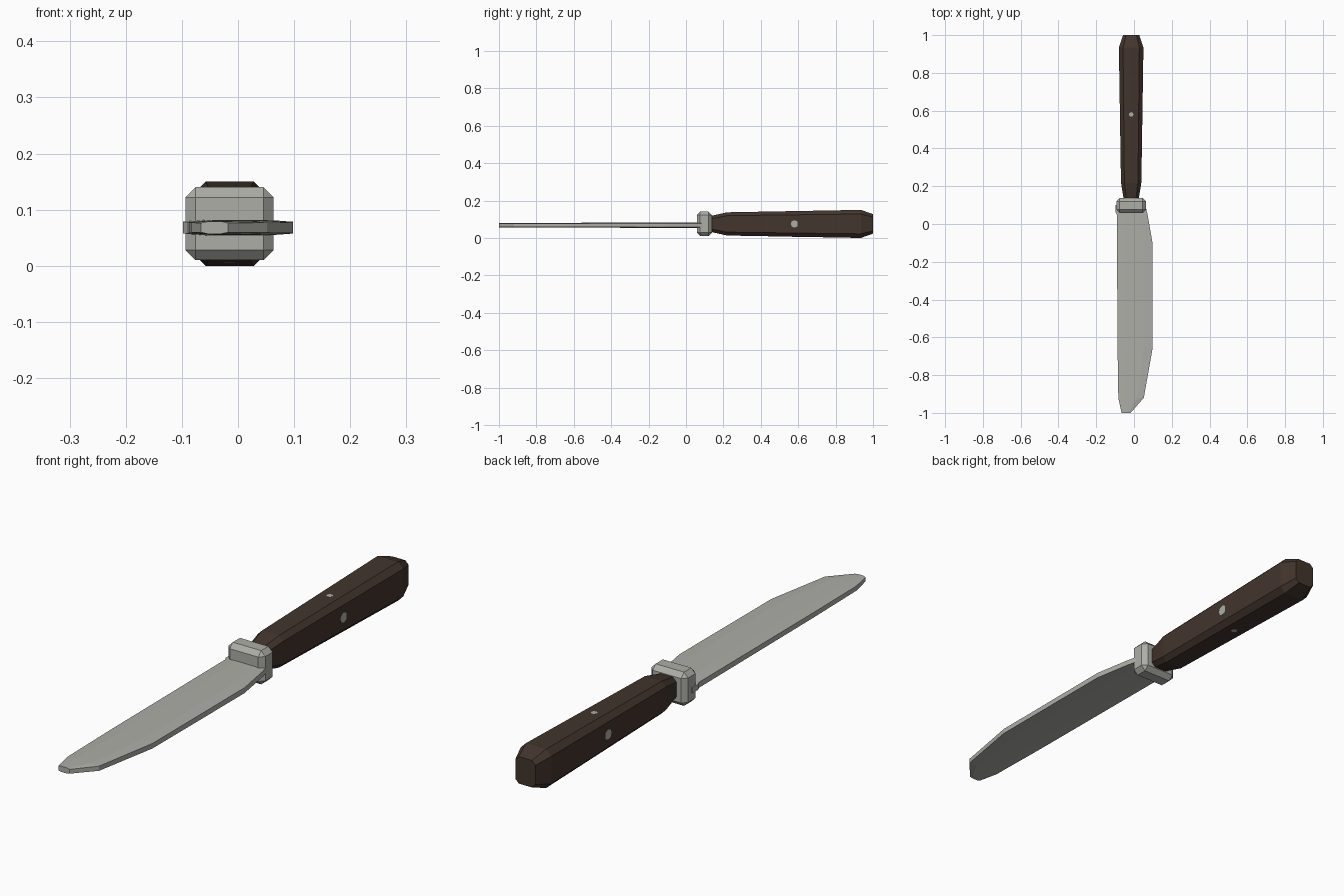
import bpy, bmesh, math
from mathutils import Vector

if "Cube" in bpy.data.objects:
    bpy.data.objects.remove(bpy.data.objects["Cube"])

def material(name, rgb):
    m = bpy.data.materials.new(name)
    m.diffuse_color = (*rgb, 1)
    m.use_nodes = True
    m.node_tree.nodes["Principled BSDF"].inputs["Base Color"].default_value = m.diffuse_color
    return m

steel = material("grey steel", (0.42, 0.42, 0.39))
wood = material("dark brown wood", (0.055, 0.035, 0.026))

def finish(bm, name, mat):
    bmesh.ops.recalc_face_normals(bm, faces=bm.faces)
    me = bpy.data.meshes.new(name)
    bm.to_mesh(me)
    bm.free()
    me.materials.append(mat)
    ob = bpy.data.objects.new(name, me)
    bpy.context.collection.objects.link(ob)
    return ob

def loft(name, rings, mat):
    """Skin a list of equal-length point rings and cap both ends."""
    bm = bmesh.new()
    vs = [[bm.verts.new(p) for p in r] for r in rings]
    n = len(vs[0])
    for a, b in zip(vs, vs[1:]):
        for i in range(n):
            j = (i + 1) % n
            bm.faces.new((a[i], a[j], b[j], b[i]))
    bm.faces.new(vs[0])
    bm.faces.new(vs[-1])
    return finish(bm, name, mat)

CX, CZ = -0.015, 0.075   # handle axis

# Handle: chamfered rectangular sections (y, half width, half height, chamfer)
def handle_ring(y, w, h, c):
    pts = [(w, h - c), (w - c, h), (c - w, h), (-w, h - c),
           (-w, c - h), (c - w, -h), (w - c, -h), (w, c - h)]
    return [(CX + x, y, CZ + z) for x, z in pts]

loft("handle", [handle_ring(*s) for s in [
    (0.12, 0.038, 0.040, 0.015), (0.22, 0.054, 0.062, 0.018),
    (0.935, 0.065, 0.075, 0.022), (1.0, 0.043, 0.052, 0.015)]], wood)

# Blade: flat section with thinned edges (y, left x, right x, half thickness)
def blade_ring(y, l, r, t):
    e, m = t * 0.75, 0.25 * (r - l)
    pts = [(l, -e), (l + m, -t), (r - m, -t), (r, -e),
           (r, e), (r - m, t), (l + m, t), (l, e)]
    return [(x, y, 0.068 + z) for x, z in pts]

loft("blade", [blade_ring(*s) for s in [
    (0.10, -0.098, 0.060, 0.014), (0.065, -0.098, 0.068, 0.014),
    (0.05, -0.091, 0.072, 0.014), (-0.10, -0.090, 0.098, 0.014),
    (-0.66, -0.087, 0.098, 0.013), (-0.92, -0.083, 0.052, 0.012),
    (-1.0, -0.066, -0.018, 0.011)]], steel)

# Guard: bevelled block
bm = bmesh.new()
bmesh.ops.create_cube(bm, size=1)
for v in bm.verts:
    v.co = Vector((CX + v.co.x * 0.157, 0.098 + v.co.y * 0.08, CZ + v.co.z * 0.13))
bmesh.ops.bevel(bm, geom=bm.edges[:], offset=0.018, segments=1, affect='EDGES')
finish(bm, "guard", steel)

# Rivet pins, barely breaking the handle surface on all four sides
def pin(name, radius, half, axis):
    bm = bmesh.new()
    bmesh.ops.create_cone(bm, cap_ends=True, segments=8, radius1=radius,
                          radius2=radius, depth=2 * half)
    ob = finish(bm, name, steel)
    ob.location = (CX, 0.58, CZ)
    ob.rotation_euler = (0, math.pi / 2 if axis == 'X' else 0, 0)

pin("side_rivet", 0.020, 0.0598, 'X')
pin("top_rivet", 0.012, 0.0688, 'Z')
